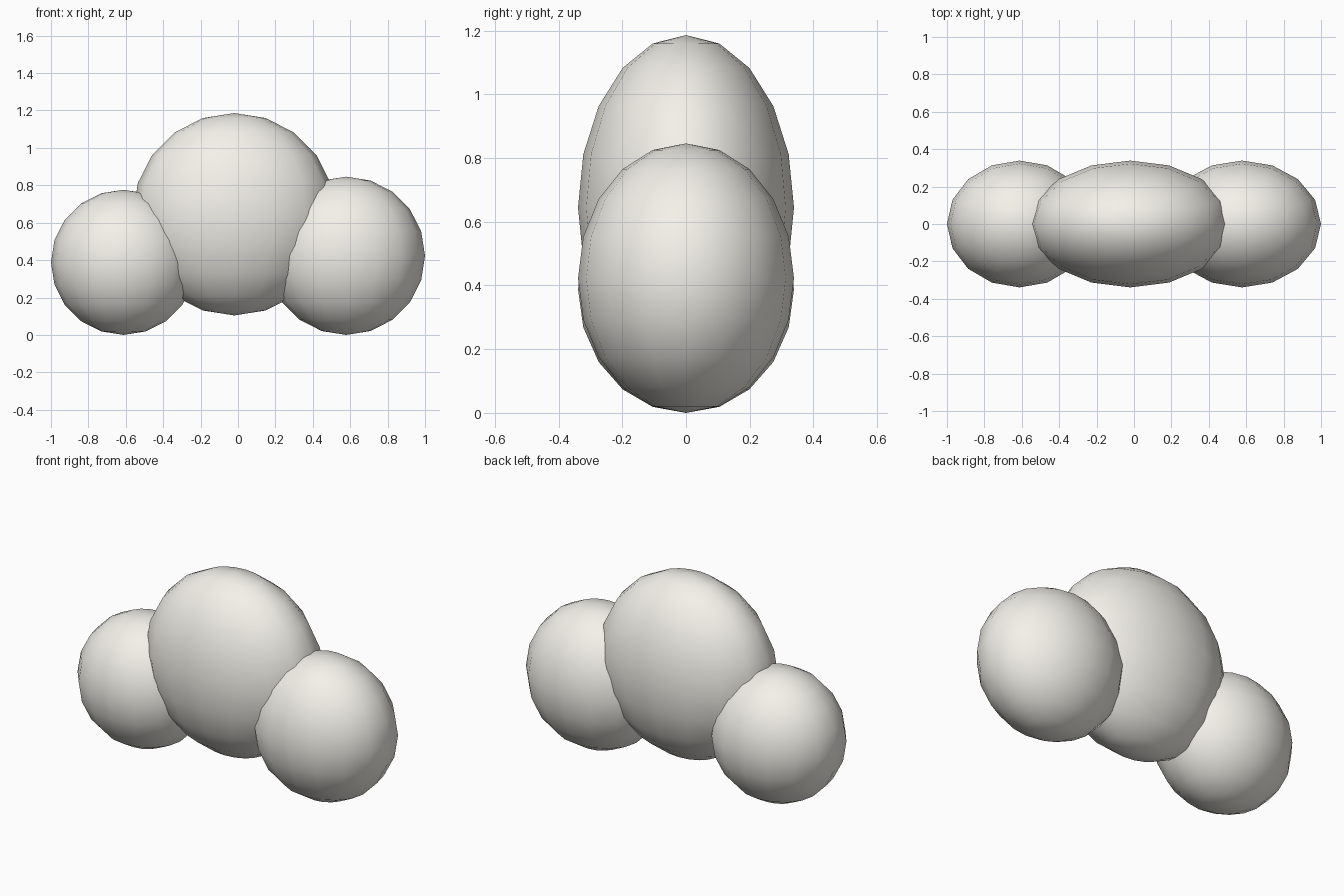
import bpy

if "Cube" in bpy.data.objects:
    bpy.data.objects.remove(bpy.data.objects["Cube"])

# Warm off-white colour of the cloud
white = bpy.data.materials.new("warm_white")
white.diffuse_color = (0.90, 0.88, 0.82, 1)
white.use_nodes = True
white.node_tree.nodes["Principled BSDF"].inputs["Base Color"].default_value = white.diffuse_color


def puff(name, x, z, rx, rz, ry=0.339):
    """Smooth low-poly ellipsoid, flattened front to back."""
    bpy.ops.mesh.primitive_uv_sphere_add(segments=16, ring_count=10, radius=1, location=(x, 0, z))
    ob = bpy.context.object
    ob.name = name
    ob.scale = (rx, ry, rz)
    bpy.ops.object.transform_apply(location=False, rotation=False, scale=True)
    bpy.ops.object.shade_smooth()
    ob.data.materials.append(white)
    return ob


# Three overlapping puffs of a cloud
puff("middle_puff", -0.02, 0.645, 0.542, 0.541)
puff("left_puff", -0.612, 0.388, 0.388, 0.388)
puff("right_puff", 0.578, 0.423, 0.422, 0.423)
